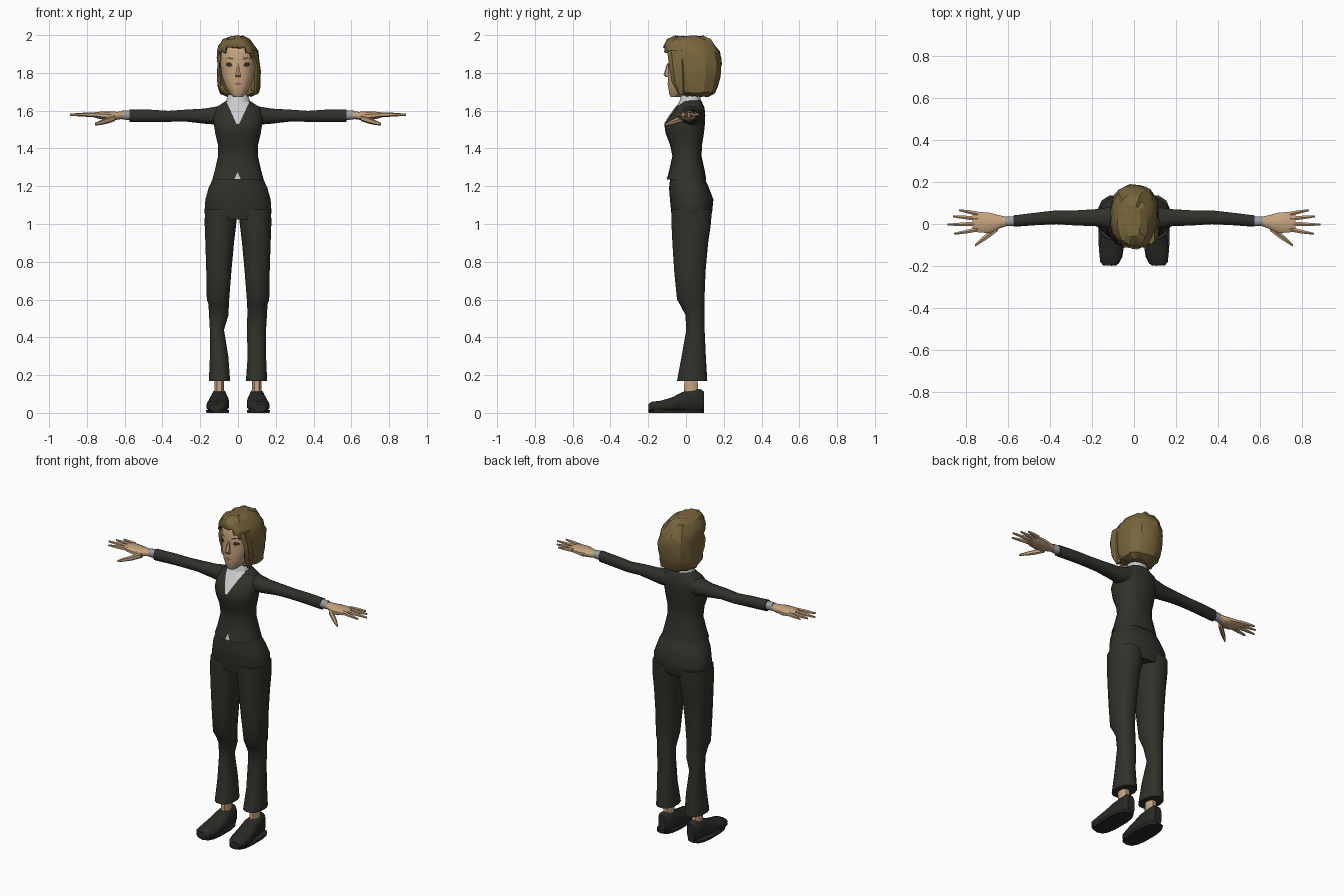
import bpy, bmesh, math, random
from mathutils import Vector
from mathutils.bvhtree import BVHTree

random.seed(4)


def material(name, rgb):
    m = bpy.data.materials.new(name)
    m.diffuse_color = (*rgb, 1)
    return m


SUIT = material("suit charcoal", (0.031, 0.031, 0.024))
SHOE = material("shoe black", (0.022, 0.022, 0.019))
SKIN = material("skin", (0.56, 0.37, 0.21))
HAIR = material("hair brown", (0.185, 0.13, 0.045))
SHIRT = material("shirt white", (0.6, 0.6, 0.62))
CUFF = material("cuff grey", (0.33, 0.34, 0.38))
EYE = material("eye dark", (0.04, 0.03, 0.022))
LIPS = material("lips", (0.36, 0.17, 0.11))


def finish(name, bm, mat, angle=45):
    bmesh.ops.recalc_face_normals(bm, faces=bm.faces)
    me = bpy.data.meshes.new(name)
    bm.to_mesh(me)
    bm.free()
    me.materials.append(mat)
    for p in me.polygons:
        p.use_smooth = True
    me.set_sharp_from_angle(angle=math.radians(angle))
    ob = bpy.data.objects.new(name, me)
    bpy.context.collection.objects.link(ob)
    return ob


def loft_mesh(axis, rings, n, power=2.3, jitter=0.0, side=1):
    """Skin rounded sections (position, min, max, min, max) along an axis."""
    k = "xyz".index(axis)
    i, j = [a for a in range(3) if a != k]
    bm = bmesh.new()
    loops = []
    for pos, a0, a1, b0, b1 in rings:
        loop = []
        for s in range(n):
            t = 2 * math.pi * (s + 0.5) / n
            c, d = math.cos(t), math.sin(t)
            f = 1 + random.uniform(-jitter, jitter)
            co = [0, 0, 0]
            co[k] = pos + random.uniform(-jitter, jitter) * 0.15
            co[i] = (a0 + a1) / 2 + (a1 - a0) / 2 * f * math.copysign(abs(c) ** (2 / power), c)
            co[j] = (b0 + b1) / 2 + (b1 - b0) / 2 * f * math.copysign(abs(d) ** (2 / power), d)
            co[0] *= side
            loop.append(bm.verts.new(co))
        loops.append(loop)
    for lo, hi in zip(loops, loops[1:]):
        for s in range(n):
            bm.faces.new((lo[s], lo[(s + 1) % n], hi[(s + 1) % n], hi[s]))
    bm.faces.new(loops[0])
    bm.faces.new(loops[-1])
    return bm


def loft(name, axis, rings, mat, n=12, power=2.3, side=1, angle=45):
    return finish(name, loft_mesh(axis, rings, n, power, 0, side), mat, angle)


def plate(name, target, outline, mat, offset=0.004, cuts=0):
    """Thin patch laid on the front of a part, outline given in x and z."""
    me = target.data
    tree = BVHTree.FromPolygons([v.co for v in me.vertices], [p.vertices for p in me.polygons])
    bm = bmesh.new()
    bm.faces.new([bm.verts.new((x, 0, z)) for x, z in outline])
    bmesh.ops.triangulate(bm, faces=bm.faces)
    if cuts:
        bmesh.ops.subdivide_edges(bm, edges=bm.edges, cuts=cuts, use_grid_fill=True)
    for v in bm.verts:
        hit = tree.ray_cast(Vector((v.co.x, -1, v.co.z)), Vector((0, 1, 0)))[0]
        v.co.y = (hit.y if hit else 0) - offset
    ob = finish(name, bm, mat)
    if sum(p.normal.y for p in ob.data.polygons) > 0:
        ob.data.flip_normals()
    return ob


# Jacket with fitted waist and flared hem
jacket = loft("jacket", "z", [
    (1.235, -0.138, 0.138, -0.102, 0.107), (1.28, -0.125, 0.125, -0.09, 0.1),
    (1.36, -0.107, 0.107, -0.072, 0.082), (1.42, -0.108, 0.108, -0.085, 0.085),
    (1.48, -0.122, 0.122, -0.108, 0.095), (1.53, -0.13, 0.13, -0.115, 0.1),
    (1.575, -0.133, 0.133, -0.085, 0.102), (1.615, -0.122, 0.122, -0.055, 0.098),
    (1.645, -0.075, 0.075, -0.03, 0.085), (1.66, -0.052, 0.052, -0.02, 0.075)],
    SUIT, 18)
plate("shirt_front", jacket, [(-0.06, 1.645), (-0.008, 1.53), (0.006, 1.53), (0.06, 1.645),
                              (0.04, 1.656), (-0.04, 1.656)], SHIRT, 0.005, 4)
plate("shirt_hem", jacket, [(-0.018, 1.238), (0.014, 1.238), (-0.002, 1.275)], SHIRT)
loft("shirt_collar", "z", [(1.635, -0.07, 0.07, -0.04, 0.082), (1.665, -0.06, 0.06, -0.032, 0.078),
                           (1.688, -0.053, 0.053, -0.024, 0.075)], SHIRT, 12)

# Hips
loft("trouser_hips", "z", [
    (1.025, -0.165, 0.165, -0.07, 0.125), (1.06, -0.18, 0.18, -0.078, 0.138),
    (1.13, -0.175, 0.175, -0.085, 0.145), (1.19, -0.158, 0.158, -0.09, 0.122),
    (1.255, -0.128, 0.128, -0.082, 0.093)], SUIT, 18)

for side, label in ((1, "left"), (-1, "right")):
    knee = 0.045 if side > 0 else 0.073
    # Trouser leg, stepped in below the knee
    loft(label + "_trouser_leg", "z", [
        (0.17, 0.04, 0.156, -0.05, 0.115), (0.3, 0.05, 0.15, -0.025, 0.107),
        (0.44, knee, 0.15, 0.0, 0.1), (0.52, 0.048, 0.155, -0.005, 0.1),
        (0.575, 0.047, 0.158, -0.035, 0.1), (0.6, 0.045, 0.167, -0.05, 0.1),
        (0.75, 0.033, 0.17, -0.065, 0.106), (0.9, 0.019, 0.175, -0.075, 0.12),
        (1.0, 0.007, 0.179, -0.08, 0.135), (1.08, 0.0, 0.178, -0.08, 0.14)],
        SUIT, 12, side=side)
    loft(label + "_ankle", "z", [(0.08, 0.07, 0.128, -0.015, 0.07), (0.2, 0.073, 0.125, -0.01, 0.062)],
         SKIN, 8, side=side)
    # Shoe from toe to heel, with a sole under it
    loft(label + "_shoe", "y", [
        (-0.198, 0.085, 0.148, 0.006, 0.048), (-0.18, 0.065, 0.163, 0.004, 0.06),
        (-0.13, 0.05, 0.168, 0.004, 0.066), (-0.07, 0.045, 0.162, 0.004, 0.085),
        (-0.02, 0.05, 0.15, 0.004, 0.112), (0.03, 0.055, 0.145, 0.004, 0.122),
        (0.075, 0.058, 0.14, 0.004, 0.128), (0.095, 0.075, 0.125, 0.006, 0.115)],
        SHOE, 12, 2.6, side)
    loft(label + "_sole", "z", [(0, 0.048, 0.168, -0.198, 0.094), (0.014, 0.046, 0.17, -0.2, 0.096)],
         SHOE, 14, 2.8, side)

    # Sleeve
    loft(label + "_sleeve", "x", [
        (0.06, -0.03, 0.09, 1.53, 1.635), (0.12, -0.025, 0.082, 1.525, 1.622),
        (0.18, -0.012, 0.072, 1.53, 1.612), (0.28, -0.008, 0.066, 1.542, 1.606),
        (0.37, -0.002, 0.066, 1.54, 1.6), (0.46, -0.006, 0.056, 1.54, 1.606),
        (0.575, -0.014, 0.042, 1.54, 1.608)], SUIT, 12, side=side)
    loft(label + "_cuff", "x", [(0.56, -0.012, 0.038, 1.55, 1.603), (0.615, -0.01, 0.036, 1.553, 1.6)],
         CUFF, 10, side=side)
    # Palm, fingers and thumb
    loft(label + "_palm", "x", [
        (0.6, -0.008, 0.034, 1.558, 1.596), (0.64, -0.022, 0.042, 1.552, 1.594),
        (0.69, -0.045, 0.056, 1.548, 1.596), (0.74, -0.043, 0.06, 1.558, 1.594),
        (0.77, -0.035, 0.056, 1.567, 1.59)], SKIN, 10, side=side)
    for finger, y0, y1, tip in (("little", 0.048, 0.066, 0.835), ("ring", 0.025, 0.036, 0.865),
                                ("middle", 0.001, -0.003, 0.89), ("index", -0.025, -0.047, 0.86)):
        mid, ym = 0.45 * tip + 0.55 * 0.745, (y0 + y1) / 2
        loft(f"{label}_{finger}_finger", "x", [
            (0.745, y0 - 0.012, y0 + 0.012, 1.566, 1.592),
            (mid, ym - 0.01, ym + 0.01, 1.568, 1.59),
            (tip, y1 - 0.005, y1 + 0.005, 1.573, 1.584)], SKIN, 6, side=side)
    loft(label + "_thumb", "x", [
        (0.65, -0.035, 0.0, 1.545, 1.578), (0.695, -0.07, -0.035, 1.53, 1.562),
        (0.735, -0.095, -0.07, 1.523, 1.546), (0.758, -0.108, -0.096, 1.522, 1.535)],
        SKIN, 6, side=side)

# Neck and head
loft("neck", "z", [(1.62, -0.046, 0.046, -0.015, 0.07), (1.76, -0.044, 0.044, -0.02, 0.07)], SKIN, 10)
head = loft("head", "z", [
    (1.672, -0.024, 0.024, -0.082, -0.02), (1.69, -0.044, 0.044, -0.09, 0.03),
    (1.73, -0.068, 0.068, -0.096, 0.08), (1.78, -0.086, 0.086, -0.097, 0.115),
    (1.84, -0.094, 0.094, -0.094, 0.135), (1.9, -0.092, 0.092, -0.095, 0.135),
    (1.95, -0.07, 0.07, -0.075, 0.11), (1.975, -0.04, 0.04, -0.04, 0.07)], SKIN, 16)
loft("nose", "z", [(1.778, -0.016, 0.016, -0.106, -0.085), (1.79, -0.015, 0.015, -0.119, -0.085),
                   (1.85, -0.007, 0.007, -0.1, -0.085)], SKIN, 6)
plate("mouth", head, [(-0.025, 1.742), (0, 1.734), (0.025, 1.742), (0.01, 1.75), (-0.01, 1.75)], LIPS)
for side, label in ((1, "left"), (-1, "right")):
    plate(label + "_eye", head, [(side * x, z) for x, z in (
        (0.028, 1.838), (0.045, 1.831), (0.066, 1.84), (0.06, 1.854), (0.036, 1.854))], EYE)
    plate(label + "_brow", head, [(side * x, z) for x, z in (
        (0.022, 1.87), (0.07, 1.872), (0.05, 1.883), (0.024, 1.878))], HAIR)

# Tousled bob with an opening for the face
bm = loft_mesh("z", [
    (1.994, -0.045, 0.03, -0.06, 0.09), (1.975, -0.078, 0.065, -0.1, 0.135),
    (1.94, -0.1, 0.092, -0.117, 0.16), (1.91, -0.11, 0.106, -0.12, 0.175),
    (1.88, -0.112, 0.113, -0.12, 0.183), (1.85, -0.113, 0.117, -0.118, 0.188),
    (1.81, -0.112, 0.118, -0.112, 0.185), (1.77, -0.112, 0.12, -0.1, 0.177),
    (1.73, -0.108, 0.118, -0.085, 0.165), (1.695, -0.095, 0.112, -0.045, 0.15),
    (1.678, -0.06, 0.075, 0.0, 0.115)], 24, 2.4, 0.045)
opening = []
for f in bm.faces:
    c = f.calc_center_median()
    arch = c.y < -0.03 and c.z < 1.945 - 6 * (c.x + 0.02) ** 2
    cheek = c.y < -0.02 and c.z < 1.84
    if arch or cheek:
        opening.append(f)
bmesh.ops.delete(bm, geom=opening, context="FACES")
hair = finish("hair", bm, HAIR, 22)
shell = hair.modifiers.new("thickness", "SOLIDIFY")
shell.thickness = 0.012
shell.offset = -1
# Loose lock framing one side of the face
loft("side_lock", "z", [(1.685, 0.085, 0.105, -0.04, -0.01), (1.75, 0.082, 0.12, -0.075, 0.0),
                        (1.84, 0.088, 0.118, -0.09, 0.0), (1.92, 0.06, 0.1, -0.1, 0.0)],
     HAIR, 6, angle=22)
